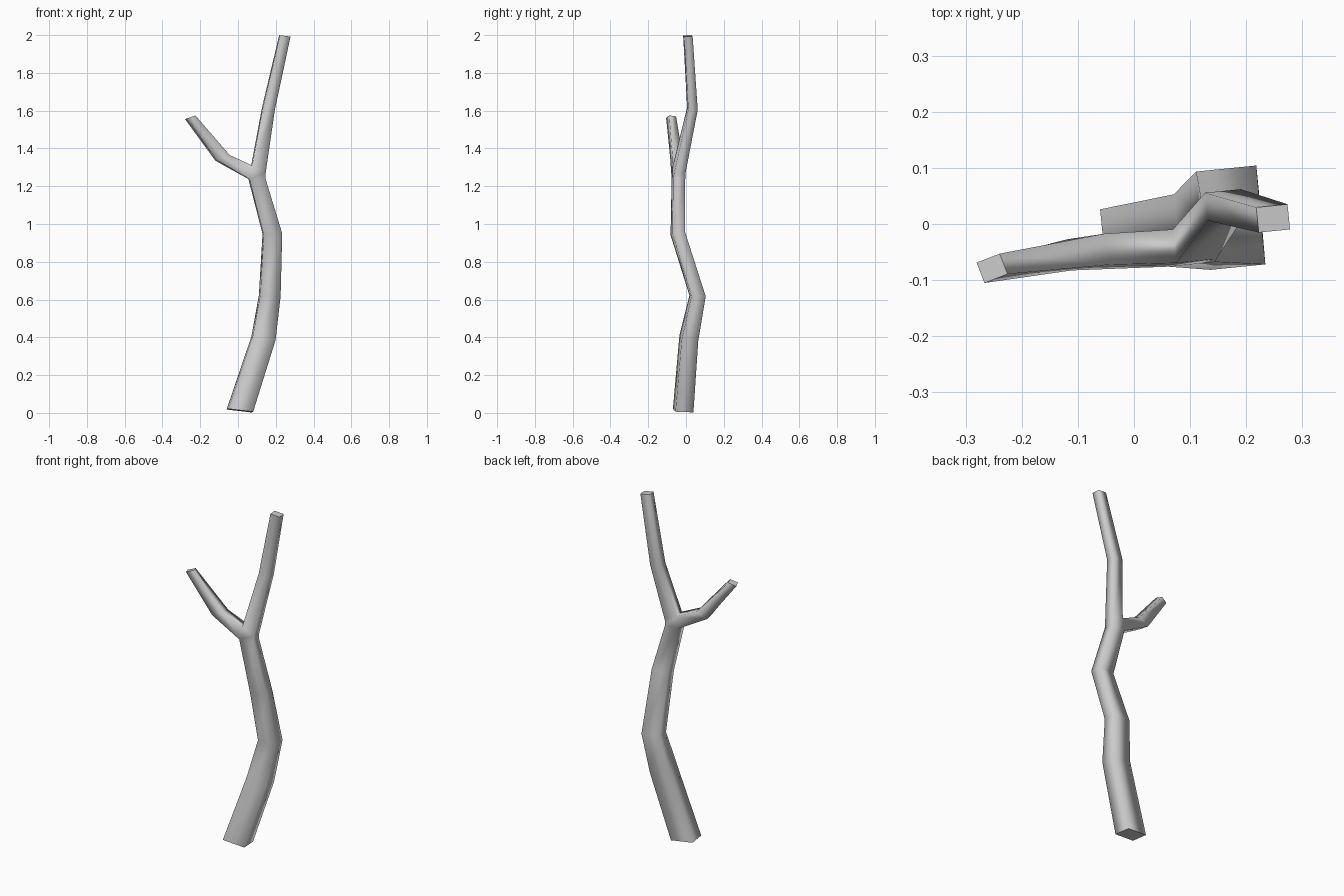
import bpy, bmesh
from math import cos, sin

if "Cube" in bpy.data.objects:
    bpy.data.objects.remove(bpy.data.objects["Cube"])

bm = bmesh.new()


def ring(cx, cy, cz, hw, hd, sx, sy=0.0, turn=0.1):
    """Four-cornered cross-section: front-left, front-right, back-right, back-left."""
    out = []
    for a, b in ((-1, -1), (1, -1), (1, 1), (-1, 1)):
        dx = a * hw * cos(turn) - b * hd * sin(turn)
        dy = a * hw * sin(turn) + b * hd * cos(turn)
        out.append(bm.verts.new((cx + dx, cy + dy, cz + sx * dx + sy * dy)))
    return out


def bridge(lo, hi, skip=()):
    for i in range(4):
        if i not in skip:
            j = (i + 1) % 4
            bm.faces.new((lo[i], lo[j], hi[j], hi[i])).smooth = True


def cap(r):
    f = bm.faces.new(r)
    f.smooth = False
    for e in f.edges:
        e.smooth = False


# Trunk cross-sections from the ground to the top
trunk = [ring(*p) for p in (
    (0.01, -0.015, 0.012, 0.066, 0.048, -0.11, -0.05),
    (0.135, 0.015, 0.395, 0.060, 0.044, -0.20, -0.10),
    (0.168, 0.061, 0.62, 0.054, 0.038, -0.05, 0.0),
    (0.182, -0.043, 0.948, 0.049, 0.034, 0.08, 0.10),
    (0.100, -0.040, 1.24, 0.042, 0.032, 0.05, 0.0),
    (0.108, -0.036, 1.29, 0.036, 0.030, -0.50, -0.10),
    (0.161, 0.034, 1.61, 0.032, 0.025, -0.17, -0.05),
    (0.248, 0.010, 1.996, 0.028, 0.0225, -0.12, 0.0),
)]
FORK = 4  # the left side is left open here for the branch
for k in range(len(trunk) - 1):
    bridge(trunk[k], trunk[k + 1], skip=(3,) if k == FORK else ())
cap(trunk[0])
cap(trunk[-1])

# Side branch growing from the open left side of the fork
lo, hi = trunk[FORK], trunk[FORK + 1]
branch = [[lo[0], hi[0], hi[3], lo[3]],
          ring(-0.082, -0.050, 1.35, 0.034, 0.028, 0.40, 0.0, 0.15),
          ring(-0.253, -0.079, 1.565, 0.022, 0.0195, 0.36, 0.0, 0.37)]
bridge(branch[0], branch[1])
bridge(branch[1], branch[2])
cap(branch[2])

bmesh.ops.recalc_face_normals(bm, faces=bm.faces)
mesh = bpy.data.meshes.new("forked_stick")
bm.to_mesh(mesh)
bm.free()
bpy.context.collection.objects.link(bpy.data.objects.new("forked_stick", mesh))
